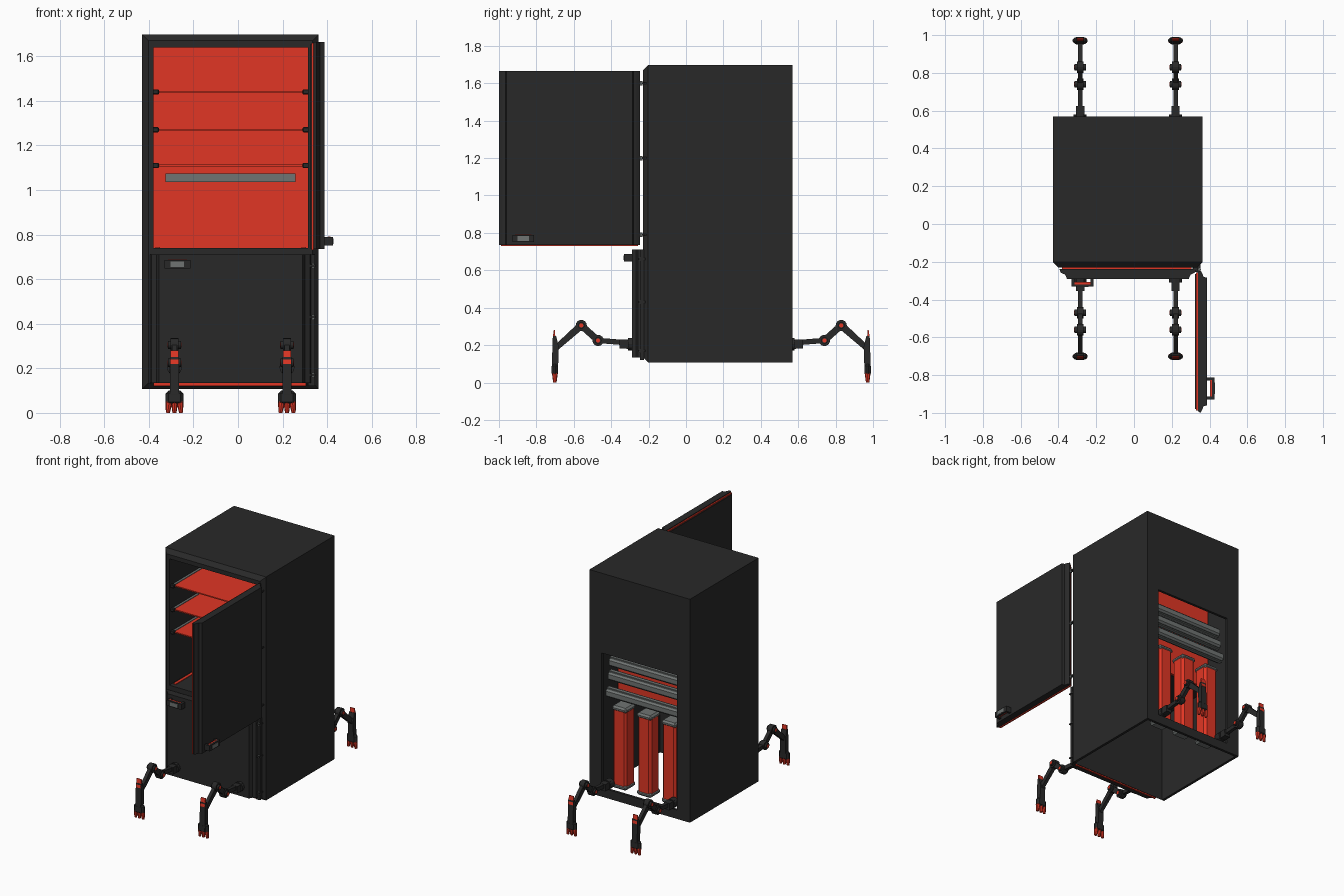
import bpy, bmesh, math
from mathutils import Vector, Matrix

if "Cube" in bpy.data.objects:
    bpy.data.objects.remove(bpy.data.objects["Cube"])


def material(name, rgb):
    m = bpy.data.materials.new(name)
    m.diffuse_color = (*rgb, 1)
    m.use_nodes = True
    m.node_tree.nodes["Principled BSDF"].inputs["Base Color"].default_value = m.diffuse_color
    return m


DARK = material("charcoal", (0.022, 0.022, 0.022))
RED = material("red", (0.75, 0.037, 0.018))
GREY = material("metal grey", (0.16, 0.175, 0.17))


def finish(name, bm, mat):
    bmesh.ops.recalc_face_normals(bm, faces=bm.faces)
    me = bpy.data.meshes.new(name)
    bm.to_mesh(me)
    bm.free()
    me.materials.append(mat)
    ob = bpy.data.objects.new(name, me)
    bpy.context.collection.objects.link(ob)
    return ob


def box(name, mat, x, y, z, bevel=0, pick=lambda e: True):
    bm = bmesh.new()
    bmesh.ops.create_cube(bm, size=1)
    for v in bm.verts:
        v.co = [r[0] if c < 0 else r[1] for c, r in zip(v.co, (x, y, z))]
    if bevel:
        bmesh.ops.bevel(bm, geom=[e for e in bm.edges if pick(e)], offset=bevel,
                        segments=1, affect='EDGES')
    return finish(name, bm, mat)


def prism(name, mat, pts, axis, a, b):
    """Extrude a flat outline along x or z."""
    bm = bmesh.new()
    put = (lambda p, h: (h, *p)) if axis == 'x' else (lambda p, h: (*p, h))
    f = bm.faces.new([bm.verts.new(put(p, a)) for p in pts])
    geo = bmesh.ops.extrude_face_region(bm, geom=[f])['geom']
    vec = Vector(put((0, 0), b - a))
    bmesh.ops.translate(bm, verts=[g for g in geo if isinstance(g, bmesh.types.BMVert)], vec=vec)
    return finish(name, bm, mat)


def rod(name, mat, p, q, r1, r2=None, sides=12):
    """Cylinder or cone between two points."""
    p, q = Vector(p), Vector(q)
    d = q - p
    bm = bmesh.new()
    bmesh.ops.create_cone(bm, cap_ends=True, segments=sides, radius1=r1,
                          radius2=r1 if r2 is None else r2, depth=d.length,
                          matrix=Matrix.Translation((p + q) / 2) @ d.to_track_quat('Z', 'Y').to_matrix().to_4x4())
    return finish(name, bm, mat)


def link(name, mat, x, p, q, w1, w2, hw):
    """Flat bar in the side plane between two (y, z) points."""
    p, q = Vector(p), Vector(q)
    n = (q - p).normalized()
    n = Vector((-n.y, n.x))
    return prism(name, mat, [p + n * w1, q + n * w2, q - n * w2, p - n * w1], 'x', x - hw, x + hw)


def cut(ob, x, y, z):
    c = box("cutter", DARK, x, y, z)
    c.hide_render = True
    m = ob.modifiers.new("cut", 'BOOLEAN')
    m.object, m.operation, m.solver = c, 'DIFFERENCE', 'EXACT'
    bpy.context.view_layer.objects.active = ob
    bpy.ops.object.modifier_apply(modifier="cut")
    bpy.data.objects.remove(c)


# Cabinet: hollow shell, open underneath, with front and rear openings
body = box("cabinet", DARK, (-.43, .362), (-.23, .57), (.107, 1.698), .028,
           lambda e: all(v.co.y < 0 for v in e.verts))
cut(body, (-.412, .344), (-.2, .552), (0, 1.68))
cut(body, (-.38, .315), (-.3, -.1), (.74, 1.64))
cut(body, (-.33, .265), (.5, .6), (.17, 1.13))

# Food compartment lining: dark walls, red back
for name, x, z in (("left_wall", (-.395, -.38), (.725, 1.655)), ("right_wall", (.315, .33), (.725, 1.655)),
                   ("floor", (-.38, .315), (.725, .74)), ("ceiling", (-.38, .315), (1.64, 1.655))):
    box("lining_" + name, DARK, x, (-.2, .285), z)
box("lining_back", RED, (-.39, .325), (.283, .30), (.73, 1.65))
for x in (-.37, .285):
    box("floor_trim", RED, (x, x + .02), (-.2, .283), (.739, .745))
box("air_vent", GREY, (-.325, .257), (.275, .284), (1.035, 1.075))

# Shelves on rails
for z in (1.11, 1.27, 1.44):
    box("shelf", RED, (-.365, .3), (-.2, .283), (z - .004, z + .004))
    for x in (-.37, .305):
        box("shelf_rail", GREY, (x - .008, x + .008), (-.19, .283), (z - .008, z + .008))
        box("shelf_clip", DARK, (x - .015, x + .015), (-.215, -.19), (z - .012, z + .012), .004)

# Rear machinery: canisters and cooling bars
for i in (-1, 0, 1):
    x = -.035 + .195 * i
    box("canister", RED, (x - .053, x + .053), (.42, .525), (.19, .73), .015,
        lambda e: abs(e.verts[0].co.z - e.verts[1].co.z) > .1)
    for z in (.17, .72):
        box("canister_cap", GREY, (x - .058, x + .058), (.415, .53), (z, z + .035), .012)
for z, y1 in ((1.045, .515), (.95, .525), (.84, .55)):
    box("cooling_bar", GREY, (-.325, .257), (y1 - .07, y1), (z - .028, z + .028), .012)
    box("cooling_bar_core", GREY, (-.32, .252), (y1 - .045, y1 - .02), (z - .034, z + .034))

# Lower door with gasket
edge = [(-.395, -.238), (-.388, -.257), (-.365, -.268), (-.355, -.29)]
plan = edge + [(-.065 - x, y) for x, y in reversed(edge)]
prism("lower_door", DARK, plan, 'z', .135, .71)
box("lower_gasket", RED, (-.38, .305), (-.24, -.228), (.12, .70))
box("lower_hinge_strip", DARK, (.315, .345), (-.245, -.225), (.12, .71))

# Upper door, swung open a quarter turn
edge = [(.338, -.99), (.352, -1.0), (.363, -.98), (.368, -.965), (.387, -.96)]
plan = edge + [(x, -1.245 - y) for x, y in reversed(edge)]
prism("upper_door", DARK, plan, 'z', .735, 1.665)
box("upper_gasket", RED, (.329, .339), (-.988, -.257), (.73, 1.66))
box("upper_inner_panel", DARK, (.322, .33), (-.98, -.265), (.738, 1.652))

# Hinges
for z in (.79, 1.2, 1.6):
    box("upper_hinge", DARK, (.335, .352), (-.265, -.2), (z - .005, z + .005))
    rod("hinge_pin", GREY, (.347, -.24, z - .012), (.347, -.24, z + .012), .007)
for z in (.17, .43, .66):
    box("lower_hinge", DARK, (.31, .348), (-.255, -.215), (z - .005, z + .005))
    rod("hinge_pin", GREY, (.338, -.245, z - .01), (.338, -.245, z + .01), .007)


def handle(name, place):
    """Bracket handle; place maps along, out and z ranges to x, y, z ranges."""
    for a in ((-.058, -.042), (.042, .058)):
        box(name + "_post", DARK, *place(a, (-.005, .04), (-.02, .02)))
    box(name + "_bar", DARK, *place((-.058, .058), (.028, .042), (-.02, .02)))
    box(name + "_lining", RED, *place((-.043, .043), (.018, .029), (-.018, .0205)))
    box(name + "_grip", GREY, *place((-.03, .03), (.038, .044), (-.013, .013)))


handle("lower_handle", lambda a, o, z: ((a[0] - .272, a[1] - .272), (-.29 - o[1], -.29 - o[0]),
                                        (z[0] + .667, z[1] + .667)))
handle("upper_handle", lambda a, o, z: ((.385 + o[0], .385 + o[1]), (a[0] - .87, a[1] - .87),
                                        (z[0] + .77, z[1] + .77)))


# Four jointed walking legs, mirrored front to back
def leg(name, x, s):
    P = lambda d, z: (.135 + s * d, z)

    def joint(d, z):
        y, z = P(d, z)
        for part, mat, r, hw in (("joint", DARK, .03, .018), ("axle", DARK, .018, .03), ("hub", RED, .011, .032)):
            rod(name + "_" + part, mat, (x - hw, y, z), (x + hw, y, z), r, sides=16)

    rod(name + "_flange", DARK, (x, *P(.40, .205)), (x, *P(.445, .205)), .034)
    link(name + "_mount", DARK, x, P(.43, .205), P(.49, .207), .026, .024, .022)
    link(name + "_hip", DARK, x, P(.48, .215), P(.605, .225), .014, .014, .012)
    link(name + "_thigh", DARK, x, P(.605, .225), P(.695, .305), .018, .018, .012)
    link(name + "_shin", DARK, x, P(.695, .305), P(.83, .185), .02, .015, .012)
    joint(.605, .225)
    joint(.695, .305)
    # foot: upright blade, red tip, ankle block and splayed claws
    prism(name + "_foot", DARK, [P(.82, .05), P(.815, .19), P(.83, .25), P(.847, .25), P(.854, .05)],
          'x', x - .021, x + .021)
    prism(name + "_tip", RED, [P(.832, .22), P(.836, .28), P(.842, .28), P(.85, .22)],
          'x', x - .018, x + .018)
    y = P(.836, 0)[0]
    box(name + "_ankle", DARK, (x - .04, x + .04), (y - .017, y + .017), (.035, .1), .013)
    for dx in (-.03, 0, .03):
        rod(name + "_claw", RED, (x + dx, y, 0), (x + dx * .8, y, .05), .009, .016, 8)


for x, side in ((-.285, "left"), (.22, "right")):
    leg("front_" + side + "_leg", x, -1)
    leg("rear_" + side + "_leg", x, 1)
